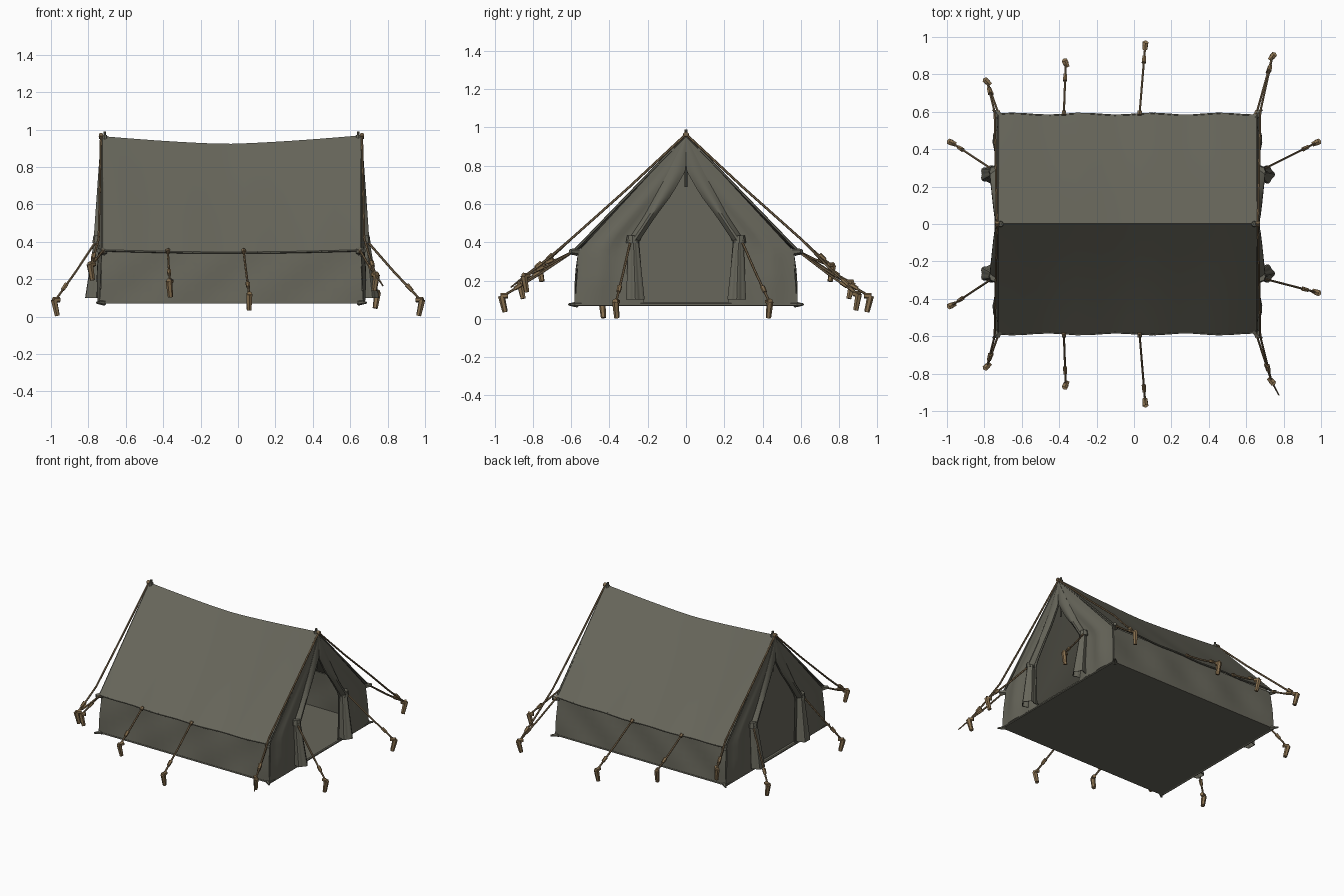
import bpy, bmesh, math
from mathutils import Vector

cube = bpy.data.objects.get("Cube")
if cube:
    bpy.data.objects.remove(cube)


def material(name, rgb):
    m = bpy.data.materials.new(name)
    m.use_nodes = True
    m.diffuse_color = (*rgb, 1)
    m.node_tree.nodes["Principled BSDF"].inputs["Base Color"].default_value = (*rgb, 1)
    return m


canvas = material("olive canvas", (0.135, 0.132, 0.103))
rope_mat = material("rope brown", (0.21, 0.145, 0.078))
wood = material("peg wood", (0.25, 0.165, 0.08))

LEFT, RIGHT = 0.655, -0.725      # end planes of the tent
EAVE_Y, EAVE_Z, FLOOR_Z = 0.585, 0.355, 0.075


def finish(name, bm, mat, thick=0):
    bmesh.ops.recalc_face_normals(bm, faces=bm.faces)
    me = bpy.data.meshes.new(name)
    bm.to_mesh(me)
    bm.free()
    me.materials.append(mat)
    me.polygons.foreach_set("use_smooth", [True] * len(me.polygons))
    me.set_sharp_from_angle(angle=math.radians(35))
    ob = bpy.data.objects.new(name, me)
    bpy.context.scene.collection.objects.link(ob)
    if thick:
        mod = ob.modifiers.new("cloth thickness", "SOLIDIFY")
        mod.thickness = thick
        mod.offset = 0
        split = ob.modifiers.new("crisp rims", "EDGE_SPLIT")
        split.split_angle = math.radians(50)


def sheet(name, fn, nu, nv, thick=0.006):
    """Cloth surface from a function of u and v in 0..1."""
    bm = bmesh.new()
    rows = [[bm.verts.new(fn(i / nu, j / nv)) for j in range(nv + 1)] for i in range(nu + 1)]
    for i in range(nu):
        for j in range(nv):
            bm.faces.new((rows[i][j], rows[i + 1][j], rows[i + 1][j + 1], rows[i][j + 1]))
    bmesh.ops.remove_doubles(bm, verts=bm.verts, dist=0.0005)
    finish(name, bm, canvas, thick)


def rod(bm, a, b, r1, r2=None, sides=6):
    a, b = Vector(a), Vector(b)
    d = b - a
    mat = d.to_track_quat("Z", "Y").to_matrix().to_4x4()
    mat.translation = (a + b) / 2
    bmesh.ops.create_cone(bm, cap_ends=True, segments=sides, radius1=r1,
                          radius2=r1 if r2 is None else r2, depth=d.length, matrix=mat)


def interp(points, z):
    """Half-width at height z from (z, y) pairs in rising order."""
    for (z0, y0), (z1, y1) in zip(points, points[1:]):
        if z <= z1:
            return y0 + (y1 - y0) * max(0, (z - z0) / (z1 - z0))
    return points[-1][1]


def ridge(x):
    return 0.922 + 0.043 * (abs(x + 0.06) / 0.69) ** 1.4


def along(u):
    return RIGHT + (LEFT - RIGHT) * u


# Roof slopes, side walls and eave hems
for s, side in ((-1, "front"), (1, "back")):
    def roof(u, v):
        x = along(u)
        y = v * (EAVE_Y + 0.005 * math.sin(17 * x))
        z = ridge(x) * (1 - v) + (EAVE_Z - 0.012 * math.sin(math.pi * u)) * v
        return x, s * y, z - 0.01 * math.sin(math.pi * v) * math.sin(math.pi * u)

    def wall(u, v):
        ripple = 0.008 * math.sin(19 * u + 2 * v) * math.sin(math.pi * v)
        x = along(u) + 0.012 * v * (2 * u - 1)
        return x, s * (0.56 + 0.02 * v + ripple), EAVE_Z + (FLOOR_Z - EAVE_Z) * v

    sheet(side + "_roof", roof, 20, 8)
    sheet(side + "_wall", wall, 24, 6)
    bm = bmesh.new()
    for i in range(20):
        rod(bm, roof(i / 20, 1), roof((i + 1) / 20, 1), 0.0065)
    finish(side + "_eave_hem", bm, canvas)

# Groundsheet
sheet("groundsheet", lambda u, v: (along(u) + 0.012 * (2 * u - 1), 1.17 * (v - 0.5), FLOOR_Z), 6, 6, 0.01)

OUTER = [(FLOOR_Z, 0.58), (0.355, 0.56), (0.96, 0)]
INNER = [(FLOOR_Z, 0.22), (0.41, 0.245), (0.53, 0.165), (0.65, 0.075), (0.78, 0), (0.96, 0)]
FLAP = [(0.41, 0.30), (0.53, 0.22), (0.74, 0.105), (0.9, 0.025), (0.96, 0)]

# End walls with tied-back door flaps
for x_end, out, end in ((LEFT, 1, "left"), (RIGHT, -1, "right")):
    for s, side in ((-1, "front"), (1, "back")):
        def gable(u, v):
            z = FLOOR_Z + (0.96 - FLOOR_Z) * u
            a, b = interp(INNER, z), interp(OUTER, z)
            fold = 0.02 + 0.01 * math.sin(11 * v + 3 * u)
            billow = fold * math.sin(math.pi * v) * (1 - u) * min(1, 0.4 + 4 * u)
            flare = 0.012 * max(0, 1 - 3 * u)
            return x_end + out * (billow + flare), s * (a + (b - a) * v), z

        def flap(u, v):
            z = 0.41 + (0.95 - 0.41) * u
            a, b = interp(INNER, z), interp(FLAP, z)
            puff = (0.008 + 0.032 * math.sin(math.pi * v)) * (1 - u) + 0.006
            return x_end + out * puff, s * (a + (b - a) * v), z

        def bundle(u, v):
            ang = 2 * math.pi * v
            r = (0.022 + 0.022 * u) * (1 + 0.12 * math.cos(5 * ang))
            cx = x_end + out * (0.02 + 0.028 * u)
            return cx + r * math.cos(ang), s * (0.275 - 0.01 * u + r * math.sin(ang)), 0.42 - 0.32 * u

        tag = end + "_" + side
        sheet(tag + "_gable", gable, 22, 10)
        sheet(tag + "_door_flap", flap, 12, 5)
        sheet(tag + "_gathered_flap", bundle, 6, 30, 0.004)
        # Tie band round the gathered cloth, corner toggles and seam cord
        bm = bmesh.new()
        rod(bm, (x_end + out * 0.02, s * 0.28, 0.395), (x_end + out * 0.02, s * 0.28, 0.435), 0.034, 0.028, 8)
        rod(bm, (x_end - out * 0.01, s * 0.57, FLOOR_Z), (x_end + out * 0.03, s * 0.612, FLOOR_Z), 0.016, 0.006)
        rod(bm, (x_end - out * 0.01, s * 0.57, 0.35), (x_end + out * 0.02, s * 0.605, 0.352), 0.022, 0.012)
        rod(bm, (x_end, 0, 0.96), (x_end, s * 0.585, 0.355), 0.007)
        finish(tag + "_ties_and_seams", bm, canvas)

    # Ridge pole tip and sill cord
    bm = bmesh.new()
    rod(bm, (x_end - out * 0.012, 0, 0.69), (x_end - out * 0.012, 0, 0.99), 0.007, 0.007, 8)
    rod(bm, (x_end - out * 0.012, 0, 0.945), (x_end - out * 0.012, 0, 0.972), 0.018, 0.013, 8)
    rod(bm, (x_end + out * 0.012, -0.58, FLOOR_Z), (x_end + out * 0.012, 0.58, FLOOR_Z), 0.009)
    finish(end + "_pole_and_sill", bm, canvas)


# Closed inner door filling the opening at the right end
def inner_door(u, v):
    z = FLOOR_Z + 0.84 * u
    half = min(interp(INNER, z) + 0.05, interp(OUTER, z))
    return RIGHT + 0.012, (2 * v - 1) * half, z


sheet("right_inner_door", inner_door, 14, 8)


# Guy ropes: each path runs from its anchor to the head of the peg
def guy(name, paths, peg):
    peg = Vector(peg)
    top = peg + Vector((0, 0, 0.035))
    ropes, pegs = bmesh.new(), bmesh.new()
    for path in paths:
        pts = [Vector(p) for p in path] + [top]
        for p, q in zip(pts, pts[1:]):
            mid = (p + q) / 2 - Vector((0, 0, 0.006))
            rod(ropes, p, mid, 0.0065)
            rod(ropes, mid, q, 0.0065)
        d = (pts[1] - pts[0]).normalized()
        rod(ropes, pts[0] - d * 0.012, pts[0] + d * 0.012, 0.013)
        d = (top - pts[-2]).normalized()
        knot = top - d * min(0.09, 0.3 * (top - pts[-2]).length)
        rod(pegs, knot - d * 0.02, knot + d * 0.02, 0.013, 0.011)
    lean = Vector((peg.x, peg.y, 0)).normalized() * 0.01
    rod(pegs, peg - lean - Vector((0, 0, 0.05)), peg + lean + Vector((0, 0, 0.035)), 0.014, 0.018)
    rod(pegs, top - lean * 2.4, top + lean * 1.4, 0.014, 0.016)
    finish(name + "_rope", ropes, rope_mat)
    finish(name + "_peg", pegs, wood)


for s, side in ((-1, "front"), (1, "back")):
    def eave(x):
        return x, s * 0.592, 0.35

    def ridge_path(x, out):
        return (x + out * 0.008, 0, 0.965), (x + out * 0.02, s * 0.6, 0.418)

    far = (0.74, 0.895, 0.095) if s > 0 else (0.735, -0.84, 0.19)
    guy(side + "_right_corner", [[eave(RIGHT)], ridge_path(RIGHT, -1)], (-0.785, s * 0.76, 0.245))
    guy(side + "_right_middle", [[eave(-0.375)]], (-0.365, s * 0.86, 0.155))
    guy(side + "_left_middle", [[eave(0.03)]], (0.06, s * 0.955, 0.085))
    guy(side + "_left_corner", [[eave(LEFT)], ridge_path(LEFT, 1)], far)
    guy(side + "_right_door", [[(RIGHT - 0.03, s * 0.29, 0.41)]], (-0.975, s * 0.435, 0.055))
    guy(side + "_left_door", [[(LEFT + 0.03, s * 0.29, 0.41)]], (0.975, 0.435 if s > 0 else -0.365, 0.055))

# Loose rope end beyond the front left peg
bm = bmesh.new()
rod(bm, (0.735, -0.84, 0.225), (0.775, -0.915, 0.165), 0.006, 0.004)
finish("loose_rope_end", bm, rope_mat)
